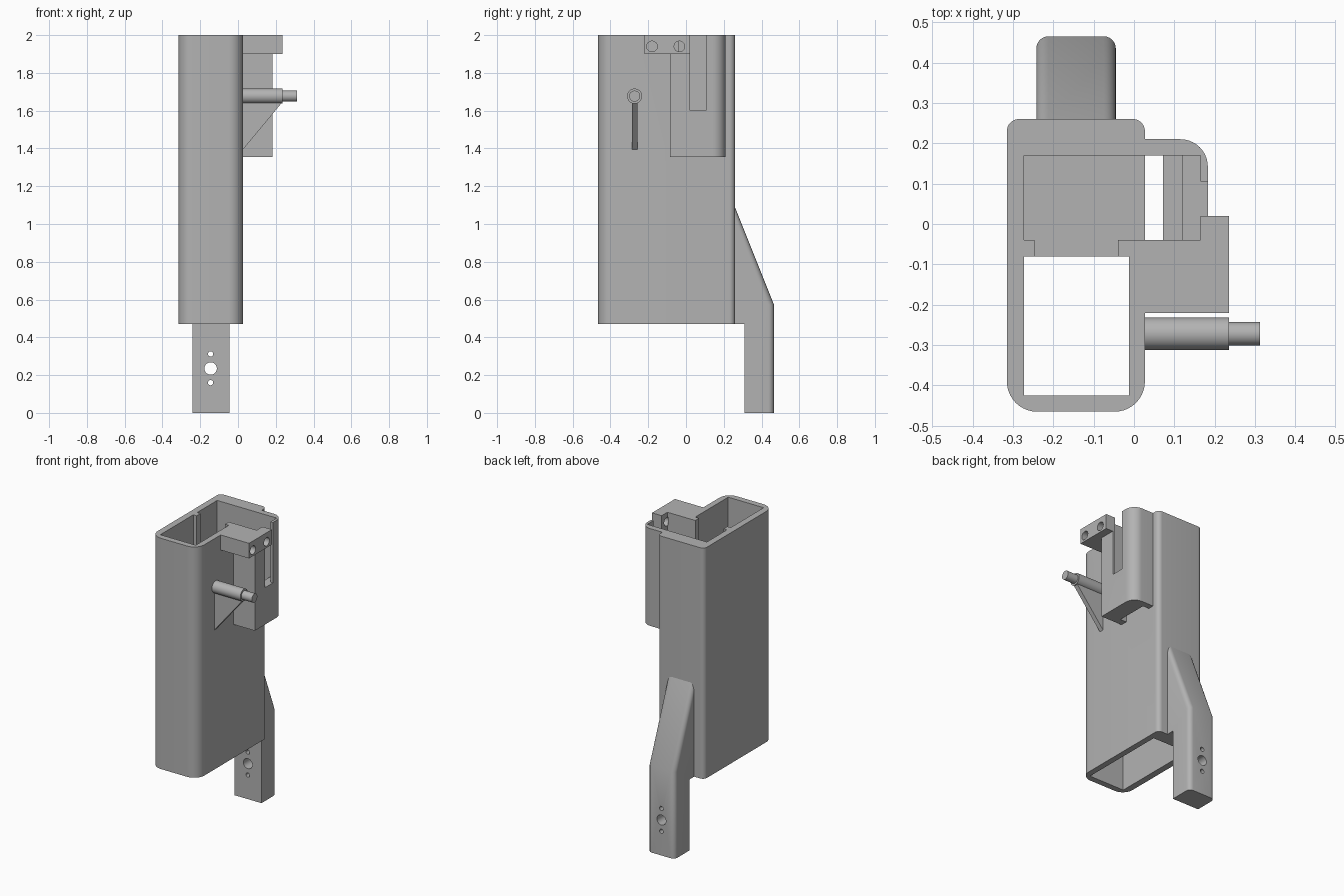
import bpy, bmesh, math
from mathutils import Vector

if "Cube" in bpy.data.objects:
    bpy.data.objects.remove(bpy.data.objects["Cube"])

grey = bpy.data.materials.new("plain_grey")
grey.use_nodes = True
COLOUR = (0.45, 0.45, 0.45, 1)
grey.diffuse_color = COLOUR
grey.node_tree.nodes["Principled BSDF"].inputs["Base Color"].default_value = COLOUR


def finish(name, bm):
    bmesh.ops.recalc_face_normals(bm, faces=bm.faces)
    mesh = bpy.data.meshes.new(name)
    bm.to_mesh(mesh)
    bm.free()
    mesh.materials.append(grey)
    obj = bpy.data.objects.new(name, mesh)
    bpy.context.collection.objects.link(obj)
    return obj


def prism(name, points, axis, lo, hi):
    """Extrude a flat profile along x, y or z."""
    place = {"x": lambda a, b, t: (t, a, b),
             "y": lambda a, b, t: (a, t, b),
             "z": lambda a, b, t: (a, b, t)}[axis]
    bm = bmesh.new()
    face = bm.faces.new([bm.verts.new(place(a, b, lo)) for a, b in points])
    out = bmesh.ops.extrude_face_region(bm, geom=[face])
    verts = [g for g in out["geom"] if isinstance(g, bmesh.types.BMVert)]
    bmesh.ops.translate(bm, verts=verts, vec=Vector(place(0, 0, hi - lo)))
    return finish(name, bm)


def rounded(x0, x1, y0, y1, radii, steps=10):
    """Rectangle with its own radius at each corner, counterclockwise."""
    corners = [(x0, y0, 1, 1), (x1, y0, -1, 1), (x1, y1, -1, -1), (x0, y1, 1, -1)]
    points = []
    for i, ((x, y, sx, sy), r) in enumerate(zip(corners, radii)):
        for k in range(steps + 1 if r else 1):
            a = math.pi + math.pi / 2 * (i + k / steps)
            points.append((x + r * sx + r * math.cos(a), y + r * sy + r * math.sin(a))
                          if r else (x, y))
    return points


def box(name, x, y, z):
    return prism(name, rounded(*x, *y, (0, 0, 0, 0)), "z", *z)


def rod(name, axis, centre, r, lo, hi, sides=40):
    ring = [(centre[0] + r * math.cos(2 * math.pi * i / sides),
             centre[1] + r * math.sin(2 * math.pi * i / sides)) for i in range(sides)]
    return prism(name, ring, axis, lo, hi)


def select(obj):
    bpy.ops.object.select_all(action="DESELECT")
    obj.select_set(True)
    bpy.context.view_layer.objects.active = obj


def combine(target, tool, operation="DIFFERENCE"):
    select(target)
    mod = target.modifiers.new("combine", "BOOLEAN")
    mod.operation, mod.solver, mod.object = operation, "EXACT", tool
    bpy.ops.object.modifier_apply(modifier=mod.name)
    bpy.data.objects.remove(tool)


def smooth(obj):
    select(obj)
    bpy.ops.object.shade_smooth_by_angle(angle=math.radians(30))


# Main tube with side housing and bracket block
body = prism("body", rounded(-0.315, 0.027, -0.465, 0.26, (0.075, 0.075, 0.03, 0.03)),
             "z", 0.47, 2)
housing = prism("housing", rounded(0, 0.183, -0.085, 0.21, (0, 0, 0.068, 0)), "z", 1.355, 2)
combine(body, housing, "UNION")
combine(body, box("block", (0, 0.235), (-0.22, 0.02), (1.9, 2)), "UNION")

# Hollows: lower tube, front cell, rear cell, divider gap, housing slit and side slot
for x, y, z in [
    ((-0.272, -0.012), (-0.425, 0.17), (0.4, 1.36)),
    ((-0.272, -0.012), (-0.425, -0.08), (1.3, 2.1)),
    ((-0.272, 0.12), (-0.04, 0.17), (1.4, 2.1)),
    ((0.1, 0.165), (-0.04, 0.17), (1.6, 2.1)),
    ((-0.247, -0.04), (-0.1, -0.03), (1.4, 2.1)),
    ((0.027, 0.072), (-0.04, 0.17), (1.3, 1.5)),
    ((0.15, 0.25), (0.02, 0.105), (1.6, 2.1)),
]:
    combine(body, box("hollow", x, y, z))

# Two screw holes in the bracket block
for y in (-0.18, -0.035):
    combine(body, rod("screw_hole", "x", (y, 1.94), 0.028, 0.16 if y > -0.1 else 0.05, 0.3))
smooth(body)

# Stepped pin with its gusset
smooth(rod("pin", "x", (-0.272, 1.677), 0.04, 0.01, 0.235))
smooth(rod("pin_tip", "x", (-0.272, 1.677), 0.029, 0.2, 0.312))
prism("gusset", [(0.01, 1.395), (0.027, 1.395), (0.235, 1.645), (0.235, 1.66), (0.01, 1.66)],
      "y", -0.287, -0.257)

# Rear mounting arm with rounded back edges
arm = prism("rear_arm", [(0.23, 0.47), (0.31, 0.47), (0.31, 0), (0.465, 0),
                         (0.465, 0.575), (0.255, 1.1), (0.23, 1.1)], "x", -0.242, -0.045)
bm = bmesh.new()
bm.from_mesh(arm.data)
back = [e for e in bm.edges
        if min(v.co.y for v in e.verts) > 0.25 and max(v.co.y for v in e.verts) > 0.46
        and abs(e.verts[0].co.z - e.verts[1].co.z) > 0.1]
bmesh.ops.bevel(bm, geom=back, offset=0.03, segments=6, profile=0.5, affect="EDGES")
bm.to_mesh(arm.data)
bm.free()
for z, r in ((0.16, 0.014), (0.235, 0.033), (0.312, 0.014)):
    combine(arm, rod("arm_hole", "y", (-0.145, z), r, 0.2, 0.6))
smooth(arm)
